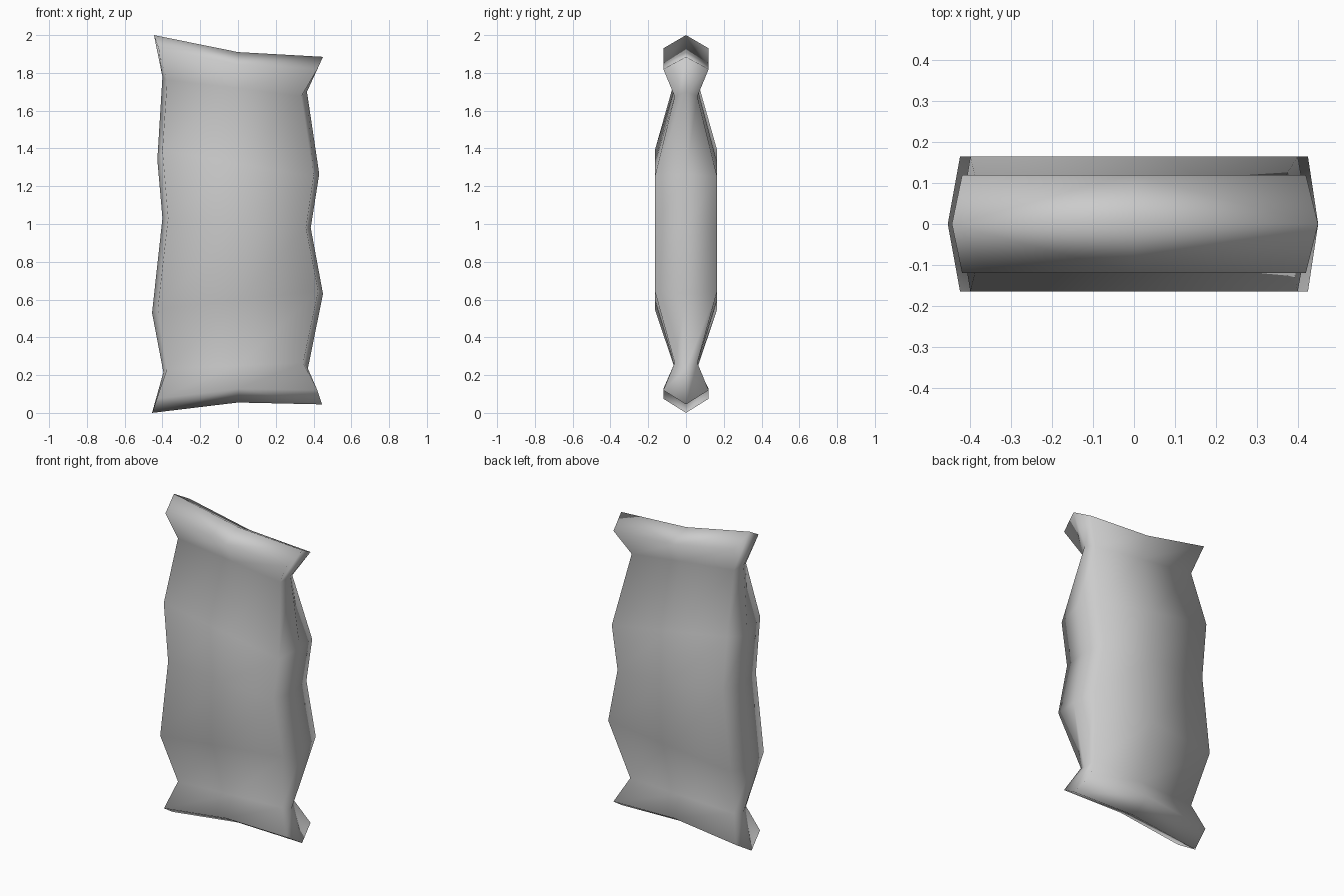
import bpy
import bmesh

cube = bpy.data.objects.get("Cube")
if cube:
    bpy.data.objects.remove(cube)

foil = bpy.data.materials.new("grey foil")
foil.use_nodes = True
grey = (0.6, 0.6, 0.6, 1)
foil.diffuse_color = grey
foil.node_tree.nodes["Principled BSDF"].inputs["Base Color"].default_value = grey

# Rings from bottom to top, left end then right end of each:
# half depth, (tip x, tip z, corner x, corner z) twice
rings = [
    (0.12, (-0.455, 0.0, -0.43, 0.075), (0.445, 0.045, 0.42, 0.12)),
    (0.06, (-0.395, 0.215, -0.375, 0.235), (0.37, 0.235, 0.345, 0.265)),
    (0.165, (-0.455, 0.53, -0.425, 0.55), (0.45, 0.63, 0.425, 0.645)),
    (0.165, (-0.40, 1.03, -0.37, 1.03), (0.385, 0.98, 0.36, 0.98)),
    (0.165, (-0.427, 1.34, -0.40, 1.39), (0.43, 1.265, 0.40, 1.25)),
    (0.06, (-0.40, 1.78, -0.375, 1.762), (0.365, 1.70, 0.335, 1.675)),
    (0.12, (-0.445, 2.0, -0.42, 1.93), (0.45, 1.885, 0.42, 1.82)),
]

bm = bmesh.new()


def add_ring(depth, left, right, sag):
    """Eight-point flattened hexagon, with a middle column front and back."""
    lx, lz, lcx, lcz = left
    rx, rz, rcx, rcz = right
    mid_z = (lcz + rcz) / 2 + sag
    points = [(lx, 0, lz), (lcx, -depth, lcz), (0, -depth, mid_z), (rcx, -depth, rcz),
              (rx, 0, rz), (rcx, depth, rcz), (0, depth, mid_z), (lcx, depth, lcz)]
    return [bm.verts.new(p) for p in points]


# Pouch body and flared seals
last = len(rings) - 1
loops = [add_ring(*r, 0.03 if i == 0 else -0.03 if i == last else 0)
         for i, r in enumerate(rings)]
for low, high in zip(loops, loops[1:]):
    for i in range(8):
        j = (i + 1) % 8
        bm.faces.new((low[i], low[j], high[j], high[i]))

# Ridged ends closing the seals
for loop, z in ((loops[0], 0.055), (loops[-1], 1.91)):
    ridge = bm.verts.new((0, 0, z))
    for a, b, c in ((0, 1, 2), (2, 3, 4), (4, 5, 6), (6, 7, 0)):
        bm.faces.new((loop[a], loop[b], loop[c], ridge))

bmesh.ops.recalc_face_normals(bm, faces=bm.faces)
for face in bm.faces:
    face.smooth = True
mesh = bpy.data.meshes.new("sealed_pouch")
bm.to_mesh(mesh)
bm.free()
mesh.materials.append(foil)
pouch = bpy.data.objects.new("sealed_pouch", mesh)
bpy.context.collection.objects.link(pouch)
